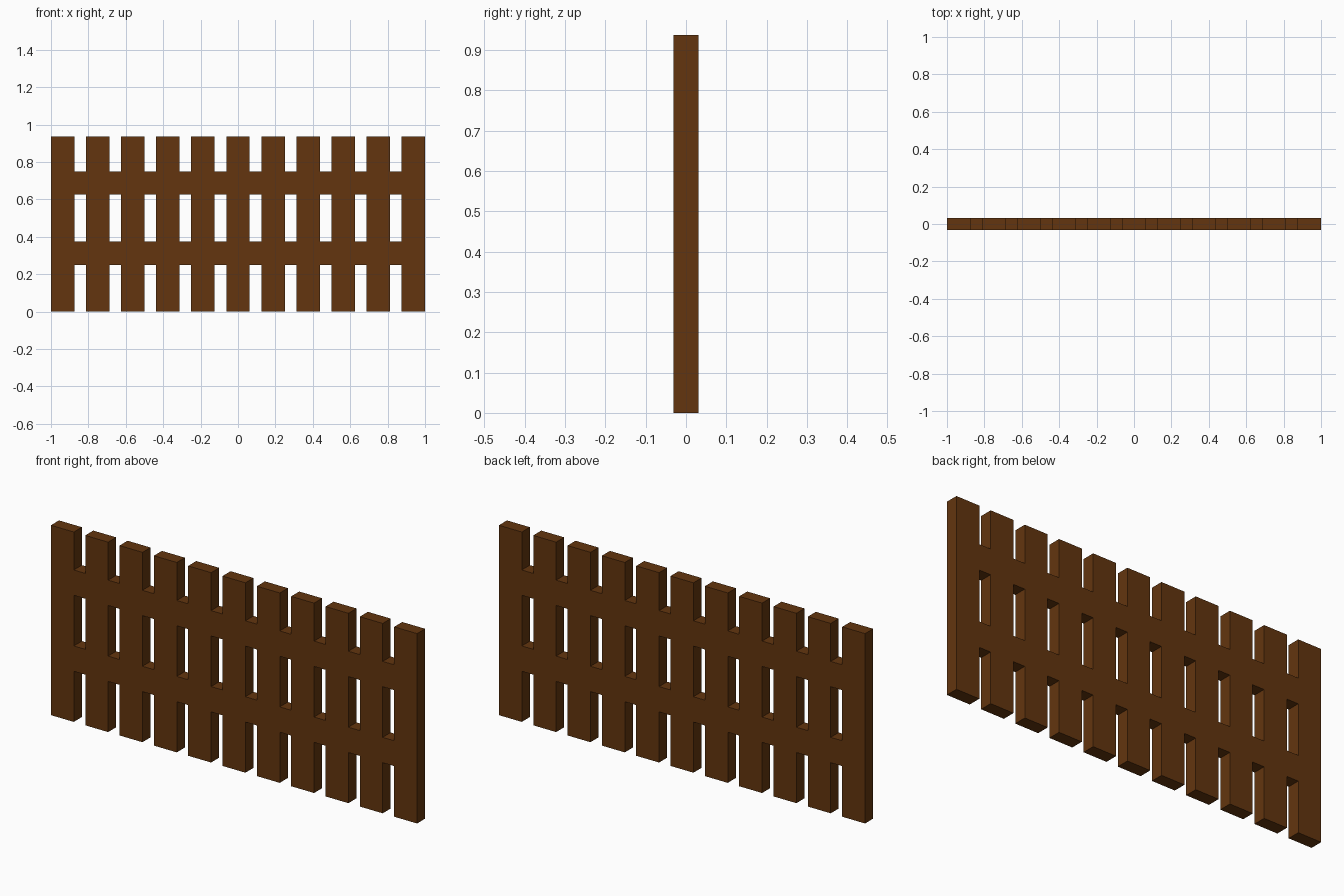
import bpy, bmesh
from mathutils import Vector

if "Cube" in bpy.data.objects:
    bpy.data.objects.remove(bpy.data.objects["Cube"])

PICKETS = 11
WIDTH, PITCH, DEPTH = 0.125, 0.1875, 0.0625

# Cut lines: picket edges along x, rail edges along z
xs = [-1 + i * PITCH + side for i in range(PICKETS) for side in (0, WIDTH)]
zs = [0, 0.25, 0.375, 0.625, 0.75, 0.9375]

bm = bmesh.new()
grid = [[bm.verts.new((x, -DEPTH / 2, z)) for z in zs] for x in xs]

# Front face: even columns are pickets, odd rows are the two flush rails
for c in range(len(xs) - 1):
    for r in range(len(zs) - 1):
        if c % 2 == 0 or r % 2 == 1:
            bm.faces.new((grid[c][r], grid[c + 1][r],
                          grid[c + 1][r + 1], grid[c][r + 1]))

# Thicken the outline into a solid fence panel
result = bmesh.ops.extrude_face_region(bm, geom=bm.faces[:], use_keep_orig=True)
back = [v for v in result["geom"] if isinstance(v, bmesh.types.BMVert)]
bmesh.ops.translate(bm, verts=back, vec=Vector((0, DEPTH, 0)))
bmesh.ops.recalc_face_normals(bm, faces=bm.faces[:])

mesh = bpy.data.meshes.new("picket_fence")
bm.to_mesh(mesh)
bm.free()

# Single dark wood colour
wood = bpy.data.materials.new("dark_brown_wood")
wood.diffuse_color = (0.125, 0.036, 0.0045, 1)
wood.use_nodes = True
wood.node_tree.nodes["Principled BSDF"].inputs["Base Color"].default_value = wood.diffuse_color
mesh.materials.append(wood)

fence = bpy.data.objects.new("picket_fence", mesh)
bpy.context.collection.objects.link(fence)
